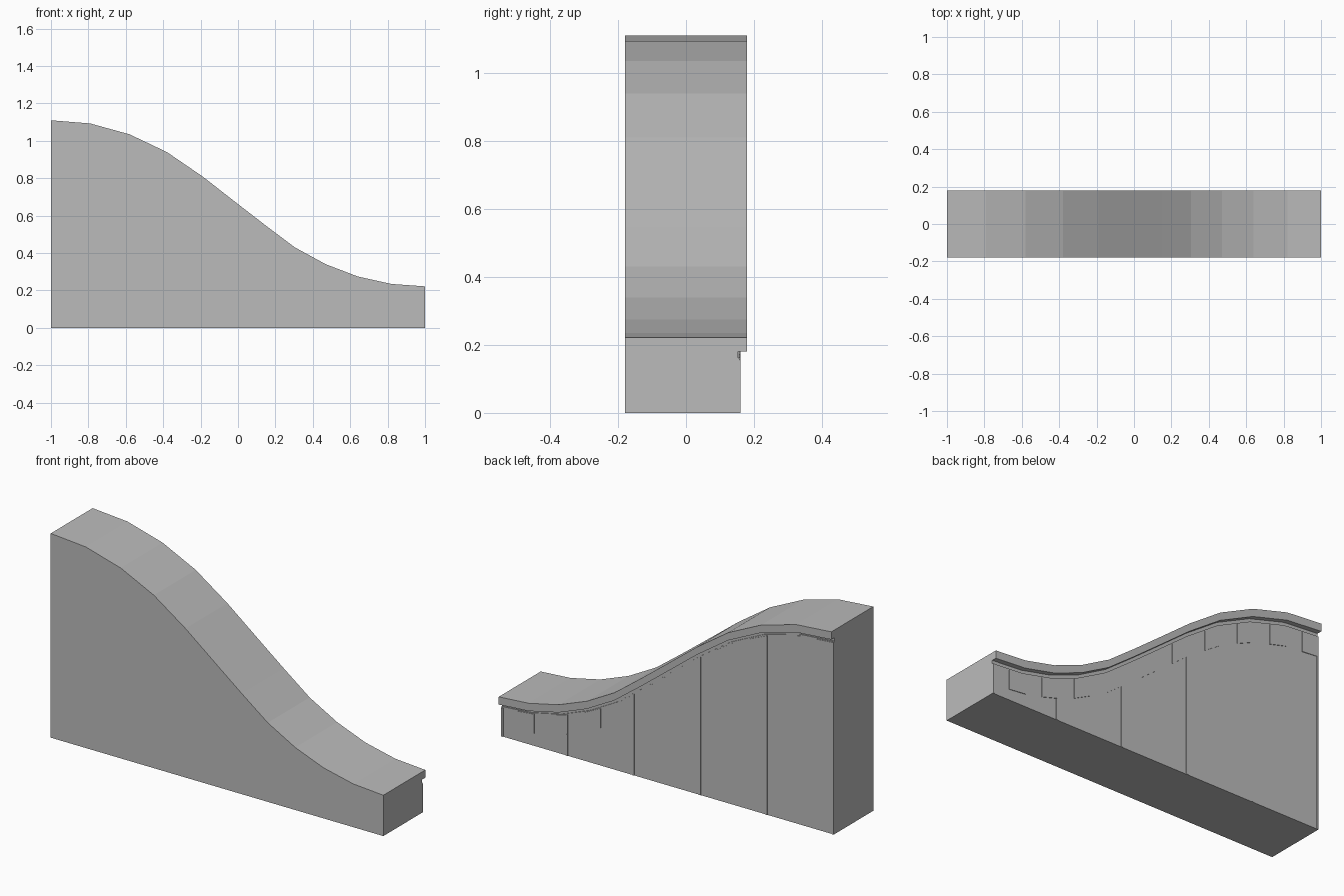
import bpy, bmesh

if "Cube" in bpy.data.objects:
    bpy.data.objects.remove(bpy.data.objects["Cube"])

# Upper edge of the sloping wall (x, z)
TOP = [(-1, 1.11), (-.79, 1.093), (-.58, 1.035), (-.38, .94), (-.19, .81),
       (0, .662), (.15, .546), (.305, .43), (.47, .34), (.64, .275),
       (.82, .235), (1, .222)]

grey = bpy.data.materials.new("stone grey")
grey.diffuse_color = (.5, .5, .5, 1)
grey.use_nodes = True
grey.node_tree.nodes["Principled BSDF"].inputs["Base Color"].default_value = grey.diffuse_color


def height(x):
    """Height of the upper edge at x."""
    for (x0, z0), (x1, z1) in zip(TOP, TOP[1:]):
        if x <= x1:
            return z0 + (z1 - z0) * (x - x0) / (x1 - x0)
    return TOP[-1][1]


def slab(name, outline, y0, y1):
    """Extrude an x-z outline from y0 to y1."""
    bm = bmesh.new()
    face = bm.faces.new([bm.verts.new((x, y0, z)) for x, z in outline])
    ext = bmesh.ops.extrude_face_region(bm, geom=[face])
    verts = [v for v in ext["geom"] if isinstance(v, bmesh.types.BMVert)]
    bmesh.ops.translate(bm, verts=verts, vec=(0, y1 - y0, 0))
    bmesh.ops.recalc_face_normals(bm, faces=bm.faces)
    mesh = bpy.data.meshes.new(name)
    bm.to_mesh(mesh)
    bm.free()
    mesh.materials.append(grey)
    obj = bpy.data.objects.new(name, mesh)
    bpy.context.collection.objects.link(obj)
    return obj


def lowered(d):
    return [(x, z - d) for x, z in TOP]


# Wall core, back facing and the overhanging coping along the back edge
slab("wall_core", TOP + [(1, 0), (-1, 0)], -.18, .153)
slab("back_facing", lowered(.06) + [(1, 0), (-1, 0)], .153, .158)
slab("coping", TOP + lowered(.042)[::-1], .153, .18)

# Raised blocks that follow the slope under the coping
for i in range(10):
    a, b = -1 + .2 * i, -.9 + .2 * i
    slab(f"trim_block_{i + 1}",
         [(a, height(a) - .066), (b, height(b) - .066),
          (b, height(b) - .172), (a, height(a) - .172)], .156, .161)

# Narrow upright ribs between the panels
for i in range(6):
    a = min(-1 + .4 * i, .988)
    b = a + .012
    drop = .066 if i == 5 else .172
    slab(f"panel_rib_{i + 1}",
         [(a, 0), (b, 0), (b, height(b) - drop), (a, height(a) - drop)],
         .156, .161)
